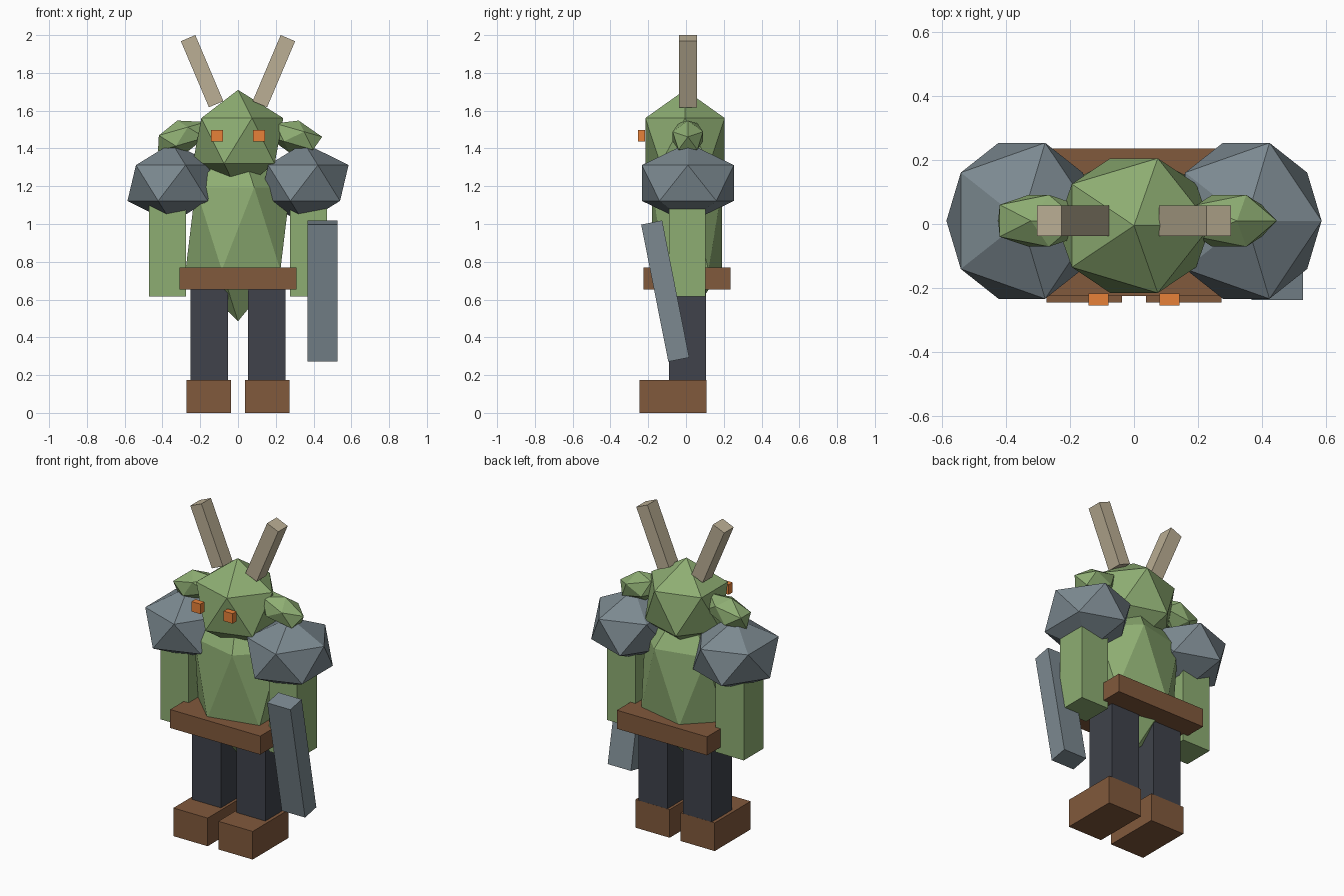
import bpy
from math import radians

if "Cube" in bpy.data.objects:
    bpy.data.objects.remove(bpy.data.objects["Cube"])


def material(name, rgb):
    m = bpy.data.materials.new(name)
    m.diffuse_color = (*rgb, 1)
    m.use_nodes = True
    m.node_tree.nodes["Principled BSDF"].inputs["Base Color"].default_value = m.diffuse_color
    return m


SKIN = material("green_skin", (0.27, 0.42, 0.17))
STEEL = material("steel", (0.20, 0.25, 0.28))
LEATHER = material("leather", (0.22, 0.10, 0.045))
CLOTH = material("dark_cloth", (0.05, 0.055, 0.07))
BONE = material("bone", (0.50, 0.43, 0.30))
GLOW = material("orange", (0.80, 0.22, 0.04))


def finish(name, loc, scale, rot, mat):
    ob = bpy.context.object
    ob.name = name
    ob.location = loc
    ob.scale = scale
    ob.rotation_euler = [radians(a) for a in rot]
    ob.data.materials.append(mat)
    return ob


def box(name, loc, size, mat, rot=(0, 0, 0)):
    bpy.ops.mesh.primitive_cube_add(size=1)
    return finish(name, loc, size, rot, mat)


def gem(name, loc, radii, mat, rot=(0, 0, 0)):
    # twenty-sided faceted ball
    bpy.ops.mesh.primitive_ico_sphere_add(subdivisions=1, radius=1)
    return finish(name, loc, radii, rot, mat)


# body, head and belt
gem("torso", (0, 0.005, 0.975), (0.31, 0.218, 0.49), SKIN)
gem("head", (0, -0.005, 1.44), (0.268, 0.247, 0.27), SKIN)
box("belt", (0, 0.006, 0.712), (0.62, 0.46, 0.115), LEATHER)

# paired parts
for side, s in (("left", 1), ("right", -1)):
    box(f"{side}_boot", (s * 0.155, -0.069, 0.0875), (0.236, 0.353, 0.175), LEATHER)
    box(f"{side}_leg", (s * 0.153, 0.008, 0.43), (0.198, 0.198, 0.56), CLOTH)
    box(f"{side}_arm", (s * 0.373, 0.006, 0.915), (0.194, 0.194, 0.60), SKIN)
    gem(f"{side}_shoulder_guard", (s * 0.35, 0.01, 1.217), (0.263, 0.286, 0.212), STEEL)
    gem(f"{side}_ear", (s * 0.297, 0.01, 1.463), (0.16, 0.095, 0.088), SKIN, (0, s * 16, 0))
    box(f"{side}_horn", (s * 0.19, 0.01, 1.809), (0.083, 0.094, 0.38), BONE, (0, s * 23, 0))
    box(f"{side}_eye", (s * 0.111, -0.236, 1.467), (0.062, 0.038, 0.062), GLOW)

# blade held at the left side
box("blade", (0.447, -0.11, 0.645), (0.16, 0.113, 0.74), STEEL, (11.2, 0, 0))
